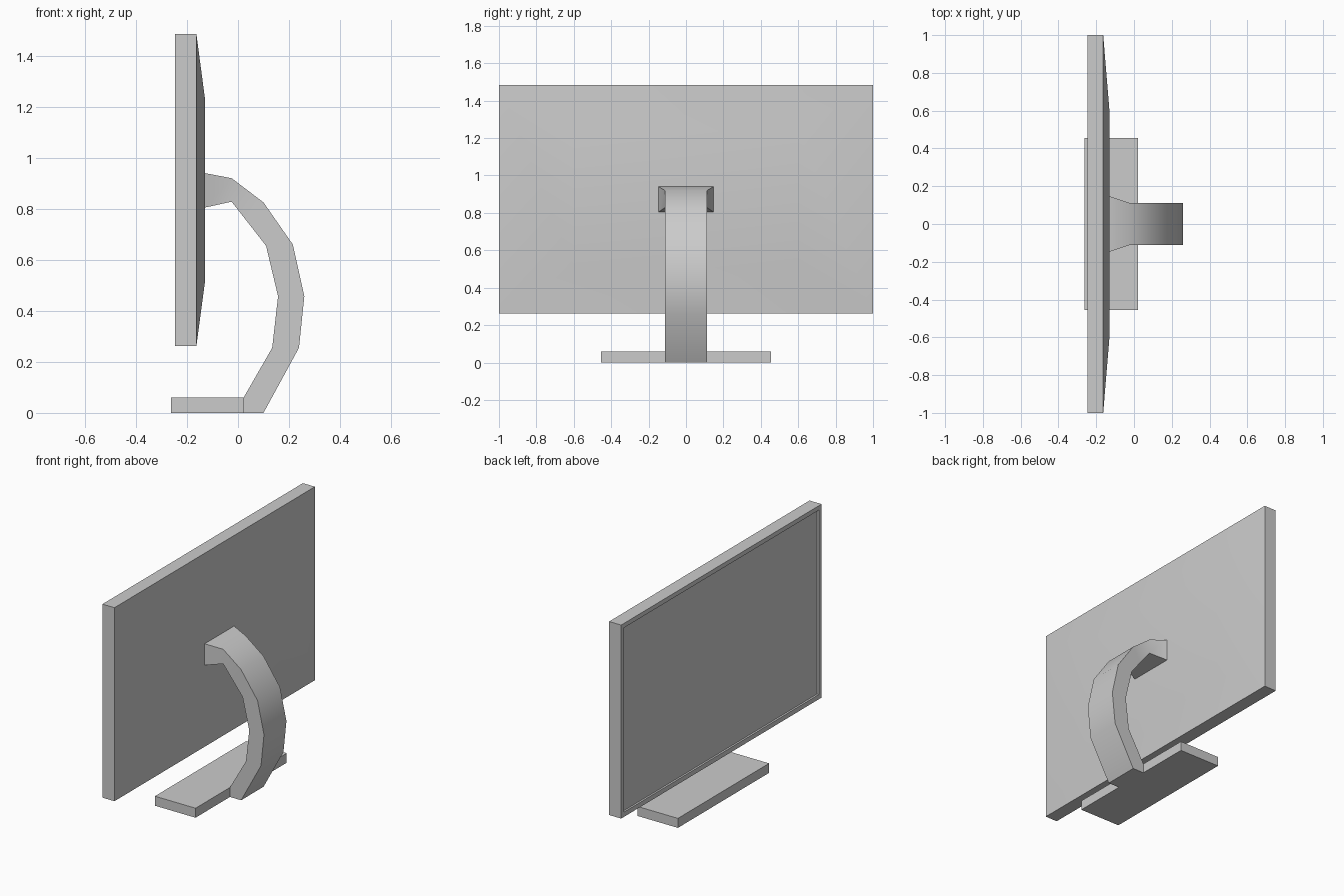
import bpy, bmesh

if "Cube" in bpy.data.objects:
    bpy.data.objects.remove(bpy.data.objects["Cube"])


def finish(name, bm, angle=0.52):
    bmesh.ops.remove_doubles(bm, verts=bm.verts, dist=1e-4)
    bmesh.ops.recalc_face_normals(bm, faces=bm.faces)
    mesh = bpy.data.meshes.new(name)
    bm.to_mesh(mesh)
    bm.free()
    obj = bpy.data.objects.new(name, mesh)
    bpy.context.collection.objects.link(obj)
    bpy.ops.object.select_all(action='DESELECT')
    obj.select_set(True)
    bpy.context.view_layer.objects.active = obj
    bpy.ops.object.shade_smooth_by_angle(angle=angle)
    return obj


def loft(name, sections):
    """Bridge a chain of four-point rings and cap both ends."""
    bm = bmesh.new()
    rings = [[bm.verts.new(p) for p in ring] for ring in sections]
    for a, b in zip(rings, rings[1:]):
        for i in range(4):
            j = (i + 1) % 4
            bm.faces.new((a[i], a[j], b[j], b[i]))
    bm.faces.new(rings[0])
    bm.faces.new(rings[-1])
    return finish(name, bm)


def rect(x, hy, z0, z1):
    return [(x, -hy, z0), (x, hy, z0), (x, hy, z1), (x, -hy, z1)]


# Display: recessed screen, bezel, body and tapered back
loft("display_panel", [
    rect(-0.235, 0.972, 0.293, 1.457),
    rect(-0.247, 0.972, 0.293, 1.457),
    rect(-0.247, 1.0, 0.263, 1.485),
    rect(-0.163, 1.0, 0.263, 1.485),
    rect(-0.13, 0.6, 0.51, 1.235),
])

# Curved arm: outer point, inner point, half width; flared at the display
W = 0.112
arm = [
    ((-0.13, 0.94), (-0.13, 0.805), 0.147),
    ((-0.025, 0.92), (-0.025, 0.828), W),
    ((0.10, 0.825), (0.043, 0.741), W),
    ((0.215, 0.66), (0.11, 0.655), W),
    ((0.26, 0.457), (0.157, 0.457), W),
    ((0.239, 0.255), (0.134, 0.255), W),
    ((0.10, 0.0), (0.022, 0.06), W),
    ((0.10, 0.0), (0.022, 0.0), W),
]
loft("stand_arm", [
    [(o[0], -w, o[1]), (o[0], w, o[1]), (i[0], w, i[1]), (i[0], -w, i[1])]
    for o, i, w in arm])

# Flat foot
loft("stand_base", [rect(-0.262, 0.455, 0, 0.06), rect(0.022, 0.455, 0, 0.06)])
